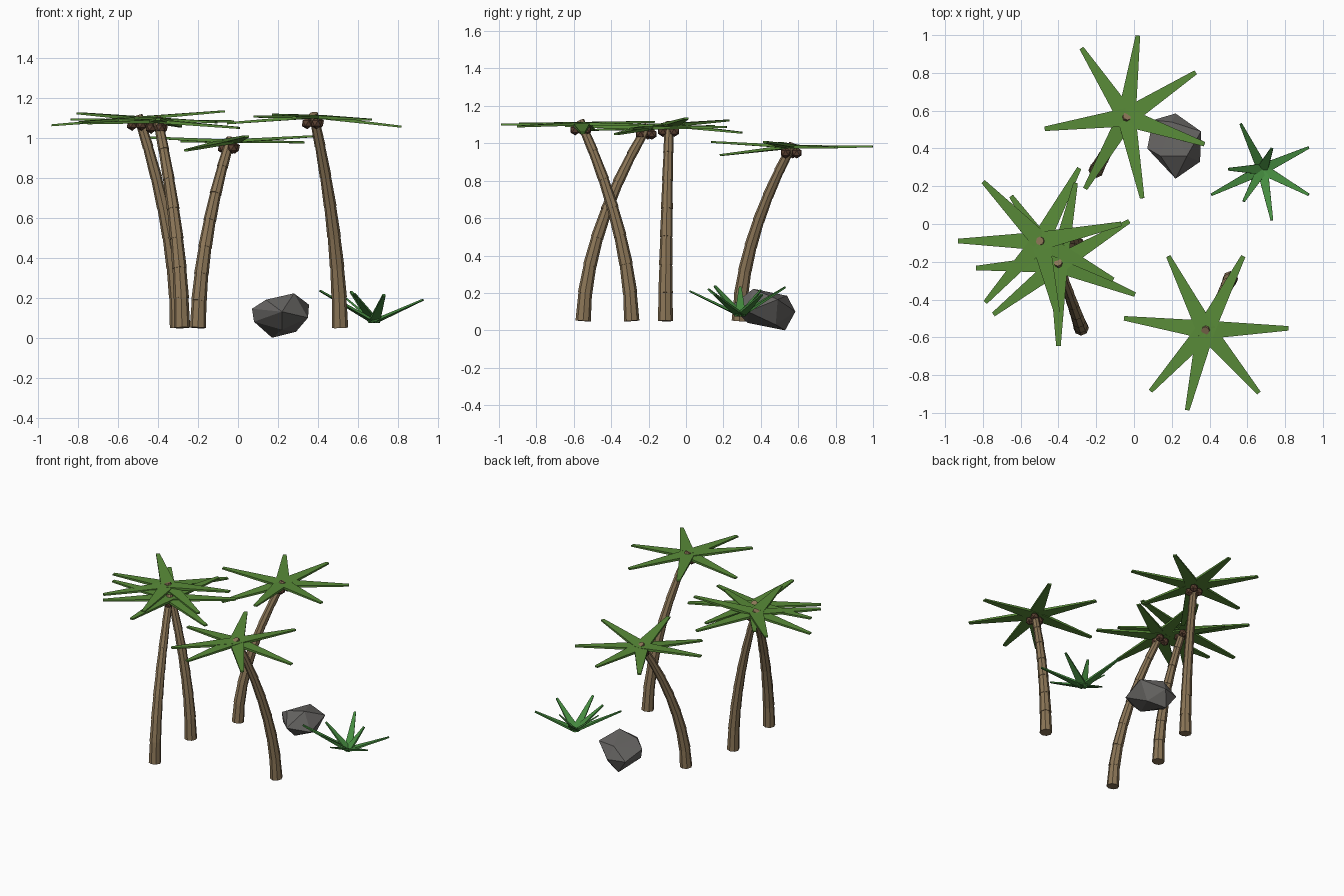
import bpy, bmesh, math
from mathutils import Vector, Matrix

if "Cube" in bpy.data.objects:
    bpy.data.objects.remove(bpy.data.objects["Cube"])


def material(name, rgb):
    m = bpy.data.materials.new(name)
    m.diffuse_color = (*rgb, 1)
    m.use_nodes = True
    m.node_tree.nodes["Principled BSDF"].inputs["Base Color"].default_value = m.diffuse_color
    return m


BARK = material("bark", (0.26, 0.18, 0.095))
LEAF = material("leaf", (0.10, 0.26, 0.04))
BUSH = material("bush_leaf", (0.06, 0.26, 0.05))
NUT = material("coconut_shell", (0.10, 0.05, 0.03))
STONE = material("stone", (0.13, 0.125, 0.12))


def finish(bm, name, mat):
    bmesh.ops.recalc_face_normals(bm, faces=bm.faces[:])
    me = bpy.data.meshes.new(name)
    bm.to_mesh(me)
    bm.free()
    me.materials.append(mat)
    ob = bpy.data.objects.new(name, me)
    bpy.context.collection.objects.link(ob)


def blade(bm, a, b, w0, w1, t0, t1):
    """Tapered slab from a to b, flat side facing up."""
    a, b = Vector(a), Vector(b)
    d = (b - a).normalized()
    side = d.cross(Vector((0, 0, 1))).normalized()
    up = side.cross(d)
    rings = []
    for p, w, t in ((a, w0, t0), (b, w1, t1)):
        rings.append([bm.verts.new(p + side * sx * w / 2 + up * sz * t / 2)
                      for sx, sz in ((-1, -1), (1, -1), (1, 1), (-1, 1))])
    lo, hi = rings
    for i in range(4):
        bm.faces.new((lo[i], lo[(i + 1) % 4], hi[(i + 1) % 4], hi[i]))
    bm.faces.new(lo)
    bm.faces.new(hi)


def segment(bm, a, b, r0, r1):
    """Tapered trunk section from a to b."""
    d = b - a
    rot = Vector((0, 0, 1)).rotation_difference(d).to_matrix().to_4x4()
    bmesh.ops.create_cone(bm, cap_ends=True, segments=8, radius1=r0, radius2=r1,
                          depth=d.length, matrix=Matrix.Translation((a + b) / 2) @ rot)


def palm(name, base, top, power, fronds):
    base, top = Vector(base), Vector(top)

    def path(t):
        p = base.lerp(top, t ** power)
        p.z = base.z + (top.z - base.z) * t
        return p

    # trunk of stacked sections, each flared over the one below
    bm = bmesh.new()
    n = 7
    for i in range(n):
        r0 = 0.041 - 0.016 * i / n
        segment(bm, path(i / n), path((i + 1) / n + 0.012), r0, r0 - 0.005)
    finish(bm, name + "_trunk", BARK)

    # crown of fronds: (angle, tip height offset)
    bm = bmesh.new()
    c = top - Vector((0, 0, 0.003))
    for ang, dz in fronds:
        a = math.radians(ang)
        tip = c + Vector((0.437 * math.cos(a), 0.437 * math.sin(a), dz))
        blade(bm, c, tip, 0.098, 0.024, 0.018, 0.010)
    finish(bm, name + "_fronds", LEAF)

    # coconuts under the crown
    bm = bmesh.new()
    for k in range(3):
        a = math.radians(50 + 120 * k)
        p = top + Vector((0.035 * math.cos(a), 0.035 * math.sin(a), -0.036))
        bmesh.ops.create_icosphere(bm, subdivisions=1, radius=0.03,
                                   matrix=Matrix.Translation(p))
    finish(bm, name + "_coconuts", NUT)


palm("back_palm", (-0.20, 0.285, 0.05), (-0.04, 0.565, 0.985), 1.8,
     [(33, -0.005), (82, 0), (123, 0.0), (188, 0.02), (240, -0.045), (281, 0.025), (341, 0.025)])
palm("right_palm", (0.51, -0.29, 0.05), (0.38, -0.56, 1.108), 1.75,
     [(1, -0.05), (63, -0.01), (117, 0.01), (172, -0.033), (228, 0.0), (257, -0.005), (310, -0.015)])
palm("front_palm", (-0.28, -0.55, 0.05), (-0.40, -0.21, 1.085), 1.8,
     [(183, 0.01), (125, 0.01), (78, 0.005), (31, 0.0), (338, -0.033), (270, 0.01), (218, -0.01)])
palm("left_palm", (-0.30, -0.11, 0.05), (-0.495, -0.09, 1.1), 1.75,
     [(180, -0.035), (134, 0.025), (62, -0.04), (12, 0.035), (332, -0.02), (283, 0.0), (228, -0.02)])

# spiky bush
bm = bmesh.new()
for tip in ((0.41, 0.155, 0.235), (0.50, 0.29, 0.23), (0.565, 0.53, 0.23),
            (0.73, 0.40, 0.215), (0.925, 0.405, 0.19), (0.925, 0.155, 0.19),
            (0.73, 0.02, 0.21), (0.58, 0.12, 0.22)):
    blade(bm, (0.68, 0.29, 0.08), tip, 0.058, 0.014, 0.014, 0.008)
finish(bm, "bush", BUSH)

# faceted boulder
bm = bmesh.new()
for p in ((0.28, 0.36, 0.222), (0.14, 0.36, 0.19), (0.20, 0.54, 0.185), (0.355, 0.49, 0.165),
          (0.35, 0.33, 0.10), (0.22, 0.24, 0.13), (0.07, 0.40, 0.145), (0.10, 0.55, 0.10),
          (0.22, 0.585, 0.10), (0.17, 0.53, 0.0), (0.08, 0.40, 0.08), (0.29, 0.48, 0.03),
          (0.22, 0.33, 0.04)):
    bm.verts.new(p)
bmesh.ops.convex_hull(bm, input=bm.verts[:])
finish(bm, "boulder", STONE)
